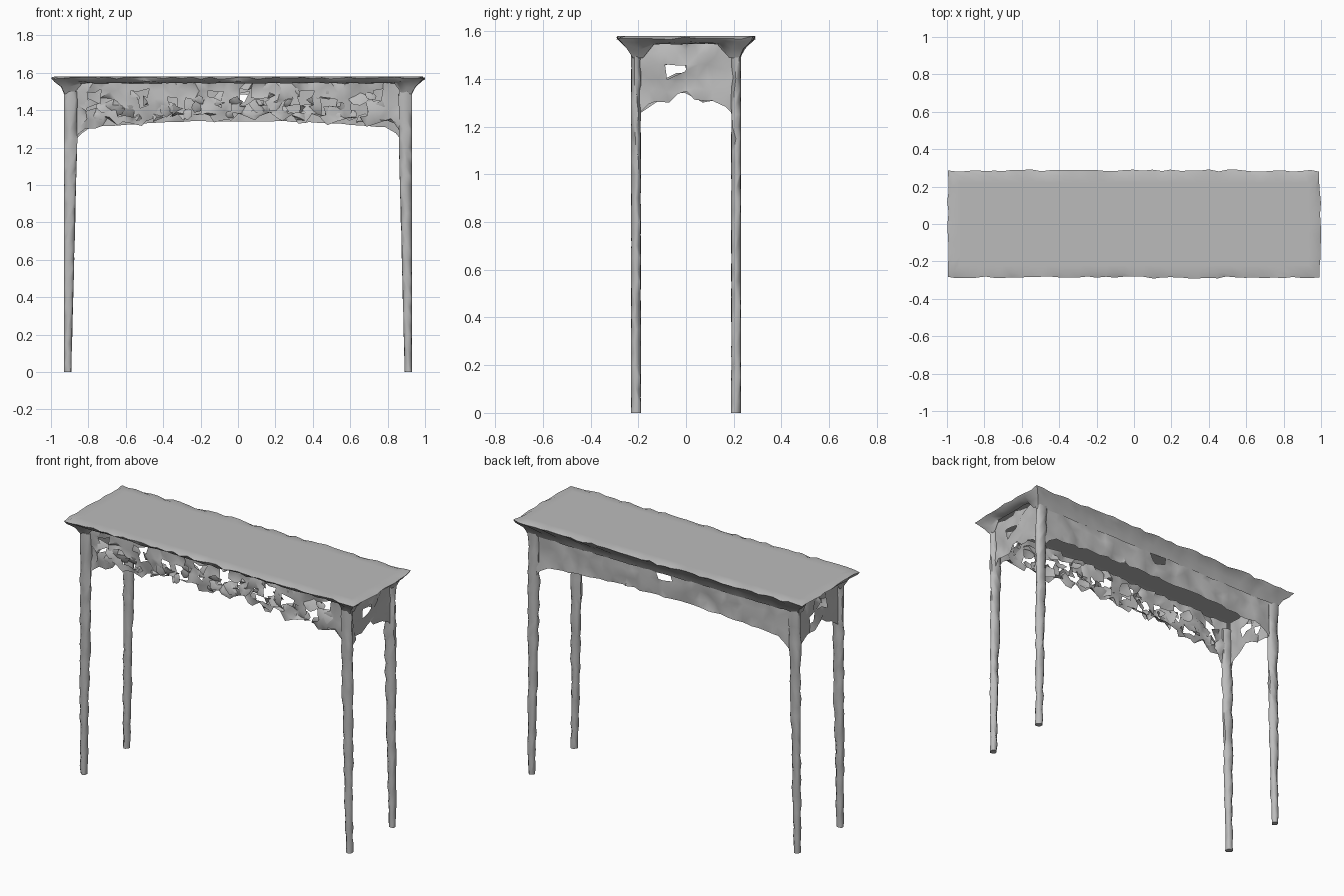
import bpy, bmesh, math, random
from mathutils import Vector, Matrix

random.seed(4)
if "Cube" in bpy.data.objects:
    bpy.data.objects.remove(bpy.data.objects["Cube"])

GREY = (0.5, 0.5, 0.5, 1)
grey = bpy.data.materials.new("plain grey")
grey.use_nodes = True
grey.diffuse_color = GREY
grey.node_tree.nodes["Principled BSDF"].inputs["Base Color"].default_value = GREY


def jit(amount):
    return random.uniform(-amount, amount)


def finish(bm, name, angle=40):
    """Turn a bmesh into a smooth-shaded grey object."""
    bmesh.ops.recalc_face_normals(bm, faces=bm.faces)
    mesh = bpy.data.meshes.new(name)
    bm.to_mesh(mesh)
    bm.free()
    mesh.materials.append(grey)
    mesh.shade_smooth()
    mesh.set_sharp_from_angle(angle=math.radians(angle))
    obj = bpy.data.objects.new(name, mesh)
    bpy.context.collection.objects.link(obj)


def bridge(bm, a, b):
    for i in range(len(a)):
        j = (i + 1) % len(a)
        bm.faces.new((a[i], a[j], b[j], b[i]))


def rectangle(hx, hy, nx, ny):
    """Points round a rectangle, subdivided along each side."""
    corners = [(-hx, -hy), (hx, -hy), (hx, hy), (-hx, hy)]
    pts = []
    for k, n in enumerate((nx, ny, nx, ny)):
        a, b = Vector(corners[k]), Vector(corners[(k + 1) % 4])
        pts += [a.lerp(b, i / n) for i in range(n)]
    return pts


# Table top: flat slab with a worn edge; the moulding below it runs deep
# along the back and at the corners, and shallow elsewhere
def table_top():
    bm = bmesh.new()
    sections = [(0.93, 0.22, 1.58, 0, 0), (0.965, 0.255, 1.58, 0.006, 0),
                (0.994, 0.286, 1.572, 0.006, 0.007),
                (0.978, 0.27, 1.556, 0.006, 0.006),
                (0.948, 0.243, 1.525, 0.004, 0.003),
                (0.928, 0.224, 1.485, 0.003, 0.003)]
    rings = []
    for hx, hy, z, wear, drop in sections:
        ring = []
        for p in rectangle(hx, hy, 40, 10):
            deep = p.y > hy - 0.01 or (abs(p.x) > 0.86 and abs(p.y) > 0.16)
            low = z if deep else max(z, 1.545)
            ring.append(bm.verts.new((p.x + jit(wear), p.y + jit(wear),
                                      low + jit(drop))))
        rings.append(ring)
    for a, b in zip(rings, rings[1:]):
        bridge(bm, a, b)
    bm.faces.new(rings[0])
    finish(bm, "table_top")


# Legs: square posts, straight outside and tapered inside, corners worn away
def leg(name, sx, sy):
    bm = bmesh.new()
    levels = 30
    rings = []
    for k in range(levels + 1):
        z = 1.5 * k / levels
        hx = 0.019 + 0.016 * min(z / 1.25, 1)
        hy = 0.02
        cx, cy = 0.93 - hx, 0.21
        ring = []
        for qx, qy in ((1, 1), (-1, 1), (-1, -1), (1, -1)):
            cut = random.uniform(0.25, 0.95)
            pair = [(qx * hx, qy * hy * (1 - cut)),
                    (qx * hx * (1 - cut), qy * hy)]
            if qx * qy < 0:
                pair.reverse()
            for x, y in pair:
                ring.append(bm.verts.new((sx * (cx + x + jit(0.0015)),
                                          sy * (cy + y + jit(0.0015)), z)))
        rings.append(ring)
    for a, b in zip(rings, rings[1:]):
        bridge(bm, a, b)
    bm.faces.new(rings[0])
    bm.faces.new(rings[-1])
    finish(bm, name, 60)


# Lower edges of the aprons: shallow arch with a bracket at each leg
def long_edge(u):
    a = abs(u)
    return 1.34 - 0.035 * (a / 0.82) ** 2 - 0.07 * max(0, (a - 0.81) / 0.07)


def short_edge(u):
    a = abs(u)
    notch = 0.045 * max(0, 1 - abs(u + 0.01) / 0.07)
    return 1.3 + notch - 0.05 * max(0, (a - 0.14) / 0.06)


# Aprons: rough sheets, with holes where the carving has broken away
def apron(name, half, place, edge, cols, rows, rough, ragged, holes):
    bm = bmesh.new()
    grid = []
    for i in range(cols + 1):
        u0 = half * (2 * i / cols - 1)
        inner = 0 < i < cols
        line = []
        for j in range(rows + 1):
            t = j / rows
            u = u0 + (jit(half / cols * 0.6) if inner else 0)
            z = edge(u0) * (1 - t) + 1.55 * t
            if inner and j < rows:
                z += jit(0.012) if j else random.uniform(-0.2, 1) * ragged
            depth = jit(rough) if inner else 0
            line.append(bm.verts.new(place(u, depth, z)))
        grid.append(line)
    for i in range(cols):
        for j in range(rows):
            u = half * (2 * (i + 0.5) / cols - 1)
            t = (j + 0.5) / rows
            if any(math.hypot((u - hu) / hw, (t - ht) / hh) < 1
                   for hu, ht, hw, hh in holes):
                continue
            bm.faces.new((grid[i][j], grid[i + 1][j],
                          grid[i + 1][j + 1], grid[i][j + 1]))
    bmesh.ops.triangulate(bm, faces=bm.faces)
    bmesh.ops.delete(bm, geom=[v for v in bm.verts if not v.link_faces],
                     context='VERTS')
    finish(bm, name, 55)


# Carved leaves: cupped discs and pointed chips set into the front apron
def carved_leaves():
    bm = bmesh.new()
    count = 44
    for k in range(count):
        x = -0.78 + 1.56 * k / (count - 1) + jit(0.02)
        z = random.uniform(long_edge(x) + 0.03, 1.5)
        size = random.uniform(0.03, 0.07)
        sides = random.choice((3, 5, 7, 9))
        turn = (Matrix.Translation((x, -0.2 + jit(0.015), z))
                @ Matrix.Rotation(jit(0.5), 4, 'Z')
                @ Matrix.Rotation(jit(0.5), 4, 'X'))
        centre = bm.verts.new(turn @ Vector((0, -0.012, 0)))
        rim = []
        for i in range(sides):
            a = math.tau * i / sides
            r = size * random.uniform(0.6, 1.1)
            p = turn @ Vector((r * math.cos(a), jit(0.006),
                               0.75 * r * math.sin(a)))
            p.z = max(p.z, long_edge(x) - 0.005)
            p.y = max(p.y, -0.228)
            rim.append(bm.verts.new(p))
        for i in range(sides):
            bm.faces.new((centre, rim[i], rim[(i + 1) % sides]))
    finish(bm, "carved_leaves", 45)


table_top()
for sx, side in ((1, "left"), (-1, "right")):
    for sy, end in ((-1, "front"), (1, "back")):
        leg(f"{end}_{side}_leg", sx, sy)

front_holes = [(-0.75 + 0.125 * k + jit(0.03), random.uniform(0.2, 0.65),
                0.04, 0.2) for k in range(13)]
apron("front_apron", 0.89, lambda u, d, z: (u, -0.205 + d, z), long_edge,
      44, 5, 0.018, 0.05, front_holes)
apron("back_apron", 0.89, lambda u, d, z: (u, 0.217 + d, z), long_edge,
      36, 4, 0.01, 0.005, [(0.0, 0.6, 0.03, 0.15)])
apron("left_apron", 0.2, lambda u, d, z: (0.908 + d, u, z), short_edge,
      10, 5, 0.014, 0.012, [(-0.05, 0.5, 0.05, 0.12)])
apron("right_apron", 0.2, lambda u, d, z: (-0.908 + d, u, z), short_edge,
      10, 5, 0.014, 0.02, [(-0.04, 0.5, 0.05, 0.15), (0.06, 0.3, 0.03, 0.12)])
carved_leaves()
